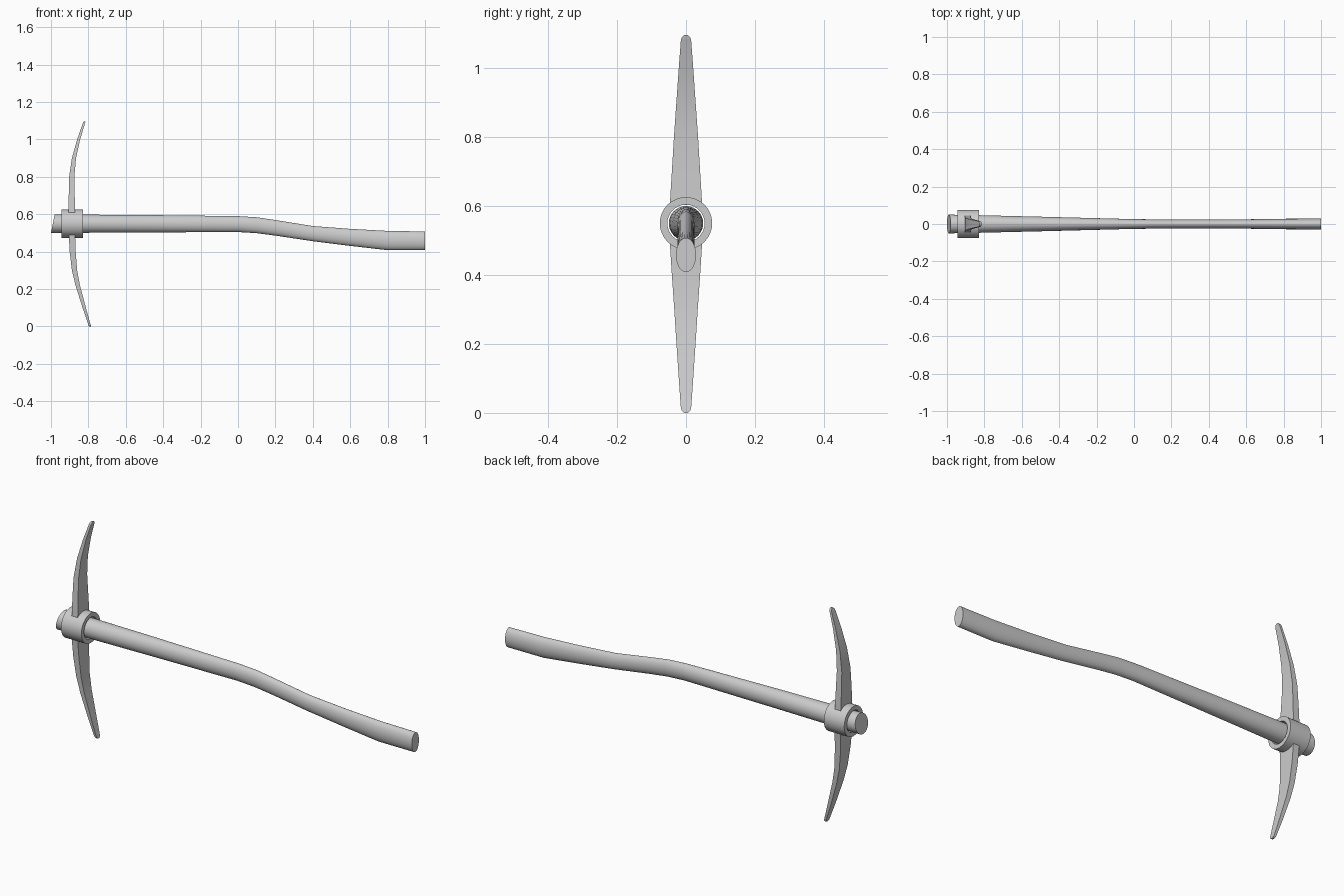
import bpy, bmesh, math

if "Cube" in bpy.data.objects:
    bpy.data.objects.remove(bpy.data.objects["Cube"])


def loft(name, rings, closed=False, angle=35):
    """Skin a list of point rings; cap the ends, or join last ring to first."""
    bm = bmesh.new()
    vs = [[bm.verts.new(p) for p in ring] for ring in rings]
    n = len(vs[0])
    pairs = list(zip(vs, vs[1:]))
    if closed:
        pairs.append((vs[-1], vs[0]))
    else:
        bm.faces.new(vs[0])
        bm.faces.new(vs[-1])
    for a, b in pairs:
        for i in range(n):
            j = (i + 1) % n
            bm.faces.new((a[i], a[j], b[j], b[i]))
    bmesh.ops.recalc_face_normals(bm, faces=bm.faces)
    mesh = bpy.data.meshes.new(name)
    bm.to_mesh(mesh)
    bm.free()
    ob = bpy.data.objects.new(name, mesh)
    bpy.context.collection.objects.link(ob)
    bpy.ops.object.select_all(action='DESELECT')
    ob.select_set(True)
    bpy.context.view_layer.objects.active = ob
    bpy.ops.object.shade_smooth_by_angle(angle=math.radians(angle))
    return ob


def oval(x, z, ry, rz, slant=0.0, n=32):
    """Oval ring across x; slant pushes its top towards +x."""
    return [(x + slant * math.sin(t), ry * math.cos(t), z + rz * math.sin(t))
            for t in (2 * math.pi * i / n for i in range(n))]


# Handle: round at the head, flattening to an oval grip (x, bottom, top, half width)
stations = [(-0.99, 0.50, 0.60, 0.050), (-0.83, 0.501, 0.598, 0.047),
            (-0.5, 0.503, 0.596, 0.039), (0.0, 0.505, 0.590, 0.026),
            (0.1, 0.499, 0.584, 0.025), (0.2, 0.486, 0.569, 0.024),
            (0.4, 0.456, 0.537, 0.024), (0.6, 0.431, 0.522, 0.025),
            (0.8, 0.408, 0.511, 0.028), (1.0, 0.408, 0.508, 0.029)]
loft("handle", [oval(x, (b + t) / 2, w, (t - b) / 2, 0.01 if x < -0.9 else 0)
                for x, b, t, w in stations])

# Collar: thick tube around the head of the handle
loft("collar", [oval(x, 0.55, r, r) for x, r in
                ((-0.945, 0.054), (-0.945, 0.076), (-0.83, 0.076), (-0.83, 0.054))],
     closed=True)


# Picks: flat tapering blades curving towards the grip (z, x, half width, half thickness)
def blade(name, rows):
    loft(name, [[(x - t, -w, z), (x + t, -w, z), (x + t, 0, z),
                 (x + t, w, z), (x - t, w, z), (x - t, 0, z)]
                for z, x, w, t in rows], angle=30)


blade("upper_pick", [(0.603, -0.888, 0.047, 0.017), (0.70, -0.889, 0.041, 0.016),
                     (0.80, -0.889, 0.035, 0.014), (0.90, -0.877, 0.028, 0.011),
                     (1.00, -0.852, 0.021, 0.008), (1.08, -0.826, 0.015, 0.006),
                     (1.09, -0.823, 0.012, 0.006), (1.096, -0.821, 0.005, 0.005)])
blade("lower_pick", [(0.497, -0.888, 0.047, 0.017), (0.40, -0.884, 0.041, 0.016),
                     (0.30, -0.874, 0.034, 0.014), (0.22, -0.857, 0.029, 0.012),
                     (0.10, -0.822, 0.021, 0.009), (0.016, -0.796, 0.015, 0.006),
                     (0.006, -0.793, 0.012, 0.006), (0.0, -0.791, 0.005, 0.005)])
